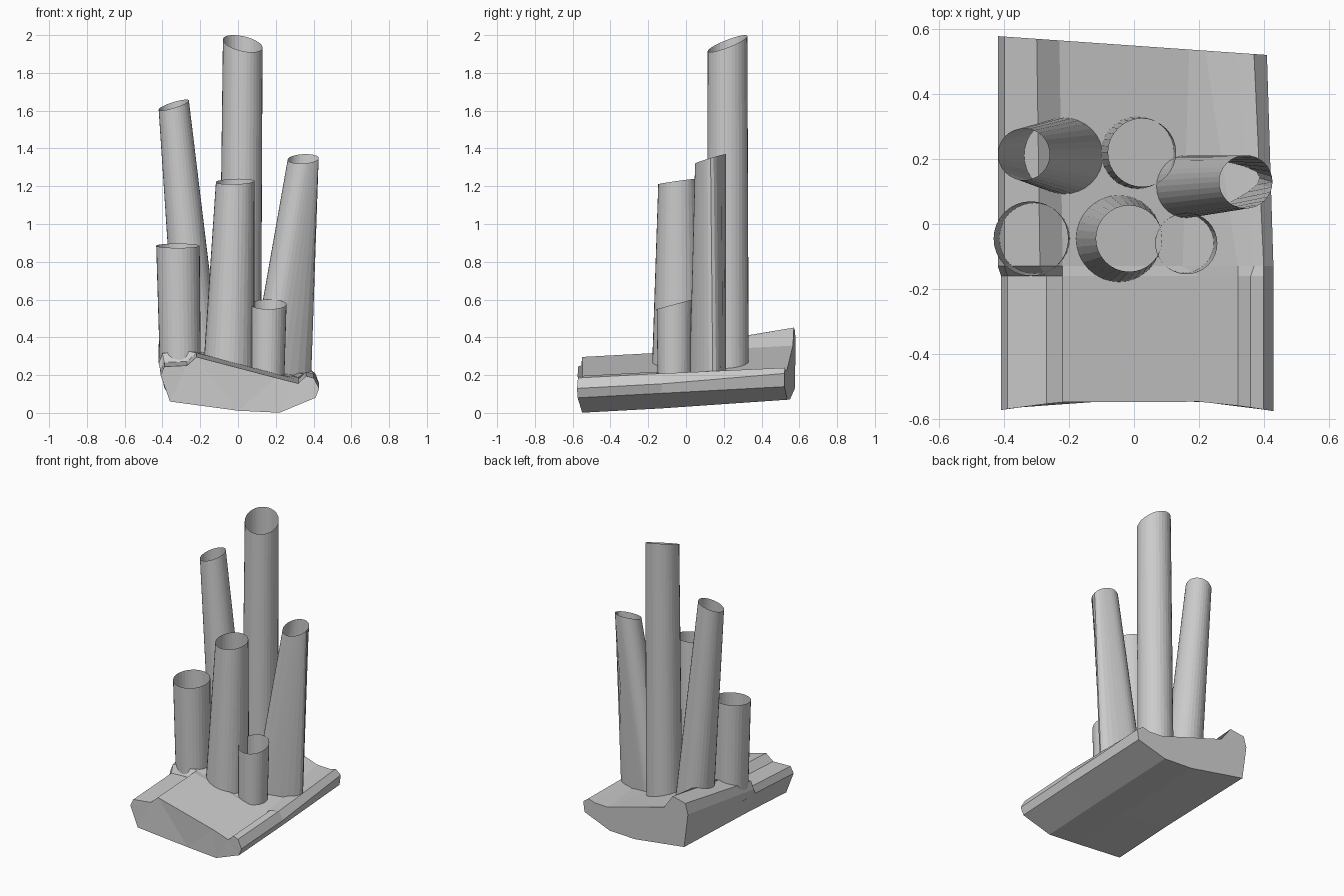
import bpy, bmesh
from math import cos, sin, pi

cube = bpy.data.objects.get("Cube")
if cube:
    bpy.data.objects.remove(cube, do_unlink=True)

grey = bpy.data.materials.new("plain_grey")
grey.use_nodes = True
colour = (0.6, 0.6, 0.6, 1)
grey.diffuse_color = colour
grey.node_tree.nodes["Principled BSDF"].inputs["Base Color"].default_value = colour


def loft(name, rings, capped):
    """Skin a row of matching closed rings into one object."""
    bm = bmesh.new()
    rows = [[bm.verts.new(p) for p in ring] for ring in rings]
    n = len(rows[0])
    for a, b in zip(rows, rows[1:]):
        for i in range(n):
            j = (i + 1) % n
            bm.faces.new((a[i], a[j], b[j], b[i]))
    if capped:
        caps = [bm.faces.new(rows[0][::-1]), bm.faces.new(rows[-1])]
        bmesh.ops.recalc_face_normals(bm, faces=bm.faces)
        bmesh.ops.triangulate(bm, faces=caps)
    mesh = bpy.data.meshes.new(name)
    bm.to_mesh(mesh)
    bm.free()
    mesh.materials.append(grey)
    obj = bpy.data.objects.new(name, mesh)
    bpy.context.collection.objects.link(obj)


# Base slab: profiles (x, z) from lower left, around the right rail, to the left ridge
underside = [(-.36, .06), (0, .01), (.22, 0), (.41, .08), (.43, .13)]
front = underside + [(.40, .185), (.36, .195), (.32, .155), (.2, .185),
                     (-.22, .295), (-.27, .25), (-.39, .245), (-.41, .2)]
middle = underside + [(.40, .185), (.37, .18), (.32, .165), (.15, .185),
                      (-.22, .295), (-.29, .31), (-.40, .29), (-.42, .24)]
back = [(-.39, .07), (0, .01), (.2, .01), (.40, .08), (.41, .15),
        (.37, .18), (.32, .165), (.22, .165), (.17, .18),
        (-.23, .295), (-.30, .39), (-.40, .37), (-.42, .30)]


def section(profile, y_at):
    # the whole slab climbs gently toward the back
    return [(x, y_at(x), z + .054 * (y_at(x) + .57)) for x, z in profile]


loft("base_slab", [
    section(front, lambda x: -.54 - .2 * x * x),
    section(front, lambda x: -.16),
    section(middle, lambda x: -.13),
    section(back, lambda x: .55 - .07 * x),
], True)


# Open tubes with slanted rims
def tube(name, base, base_r, top, top_r, slope, fin=0):
    sides = 32
    low, high = [], []
    for k in range(sides):
        c, s = cos(2 * pi * k / sides), sin(2 * pi * k / sides)
        reach = fin * max(0, c) ** 3
        low.append((base[0] + base_r * c + reach,
                    base[1] + base_r * s + .2 * reach, base[2]))
        dx, dy = top_r * c, top_r * s
        high.append((top[0] + dx, top[1] + dy,
                     top[2] + slope[0] * dx + slope[1] * dy))
    loft(name, [low, high], False)


tube("tall_back_tube", (.01, .22, .2), .112, (.025, .22, 1.955), .105, (-.2, .38))
tube("left_leaning_tube", (-.21, .21, .25), .12, (-.34, .215, 1.63), .08, (.3, .2))
tube("right_leaning_tube", (.155, .115, .18), .097, (.345, .13, 1.345), .082, (.05, .3), .135)
tube("front_left_tube", (-.305, -.045, .22), .108, (-.318, -.045, .885), .115, (0, .1))
tube("front_centre_tube", (-.05, -.045, .2), .136, (-.015, -.045, 1.225), .102, (.03, .14))
tube("small_front_tube", (.155, -.06, .17), .09, (.162, -.06, .575), .095, (0, .27))
